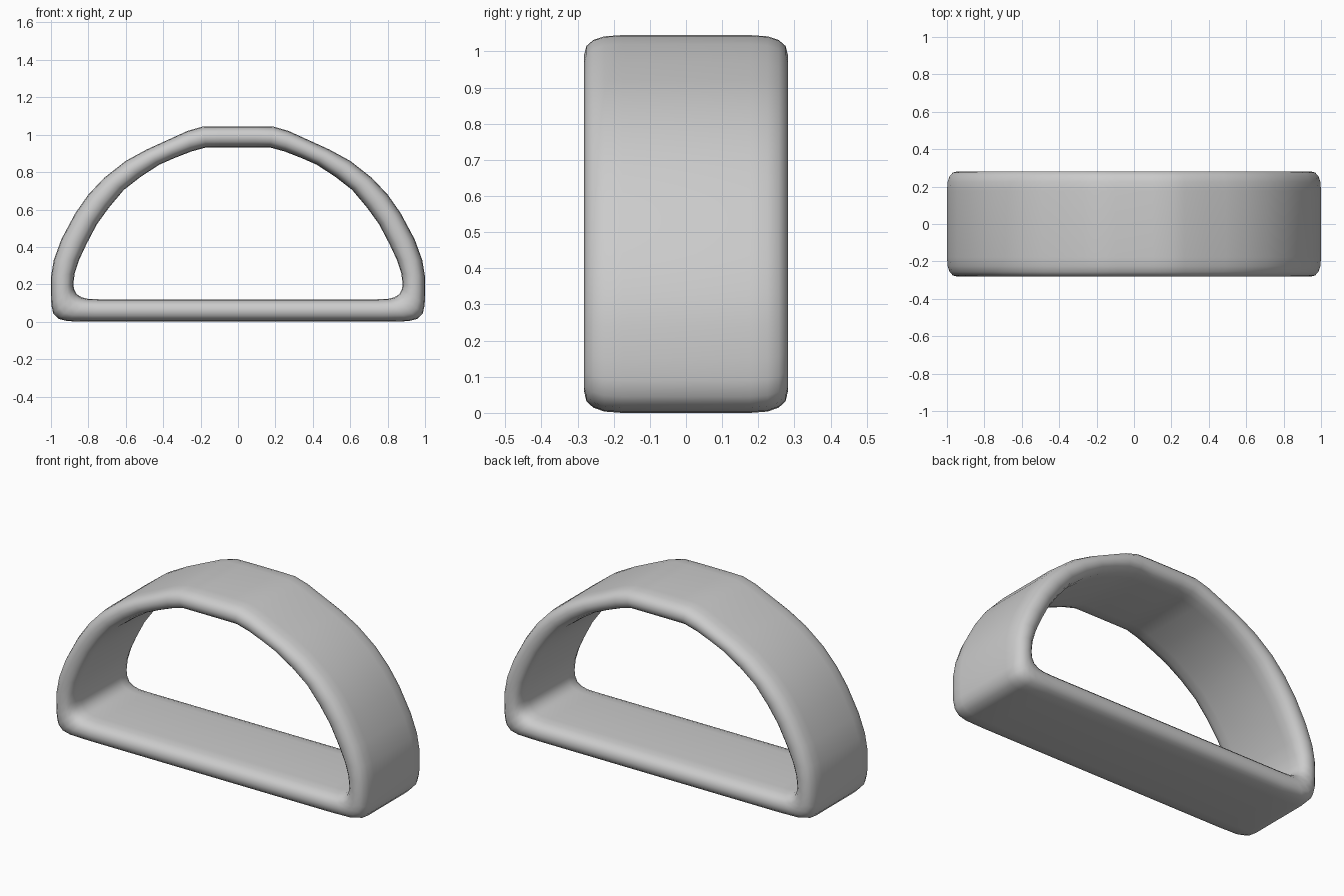
import bpy
import bmesh
from math import cos, sin, pi, copysign

cube = bpy.data.objects.get("Cube")
if cube:
    bpy.data.objects.remove(cube, do_unlink=True)

# Right half of the arch: outer x, z paired with inner x, z
STATIONS = [
    (0.30, 0.0, 0.30, 0.12), (0.78, 0.0, 0.74, 0.12),
    (0.91, 0.003, 0.80, 0.122), (0.96, 0.015, 0.835, 0.13),
    (0.988, 0.045, 0.862, 0.147), (0.998, 0.09, 0.877, 0.175),
    (1.0, 0.15, 0.88, 0.205), (1.0, 0.24, 0.873, 0.26),
    (0.985, 0.33, 0.85, 0.33), (0.945, 0.44, 0.81, 0.415),
    (0.87, 0.58, 0.755, 0.52), (0.80, 0.68, 0.69, 0.61),
    (0.715, 0.77, 0.61, 0.705), (0.60, 0.86, 0.52, 0.775),
    (0.49, 0.92, 0.42, 0.84), (0.38, 0.97, 0.34, 0.875),
    (0.27, 1.02, 0.25, 0.91), (0.19, 1.043, 0.17, 0.932),
    (0.10, 1.045, 0.09, 0.932),
]
HALF_DEPTH, EDGE, POWER, STEPS = 0.282, 0.105, 2.5, 8


def soft(v):
    return copysign(abs(v) ** (2 / POWER), v)


# Cross-section: flat walls with softly rounded front and back edges
section = []
for side in (1, -1):
    for i in range(STEPS + 1):
        a = pi * i / STEPS
        across = 0.5 - side * 0.5 * soft(cos(a))
        y = side * (HALF_DEPTH - EDGE + EDGE * soft(sin(a)))
        section.append((across, y))

# Closed loop around the arch, mirrored to the left half
loop = STATIONS + [(-a, b, -c, d) for a, b, c, d in reversed(STATIONS)]

bm = bmesh.new()
rings = [[bm.verts.new((ox + (ix - ox) * t, y, oz + (iz - oz) * t))
          for t, y in section] for ox, oz, ix, iz in loop]
n = len(section)
for k, ring in enumerate(rings):
    following = rings[(k + 1) % len(rings)]
    for j in range(n):
        bm.faces.new((ring[j], ring[(j + 1) % n],
                      following[(j + 1) % n], following[j]))
bmesh.ops.recalc_face_normals(bm, faces=bm.faces)
mesh = bpy.data.meshes.new("arched_band")
bm.to_mesh(mesh)
bm.free()
band = bpy.data.objects.new("arched_band", mesh)
bpy.context.collection.objects.link(band)

# Plain grey finish
grey = bpy.data.materials.new("light grey")
grey.use_nodes = True
colour = (0.6, 0.6, 0.6, 1)
grey.diffuse_color = colour
grey.node_tree.nodes["Principled BSDF"].inputs["Base Color"].default_value = colour
mesh.materials.append(grey)

bpy.ops.object.select_all(action="DESELECT")
band.select_set(True)
bpy.context.view_layer.objects.active = band
bpy.ops.object.shade_smooth_by_angle(angle=pi / 4)
